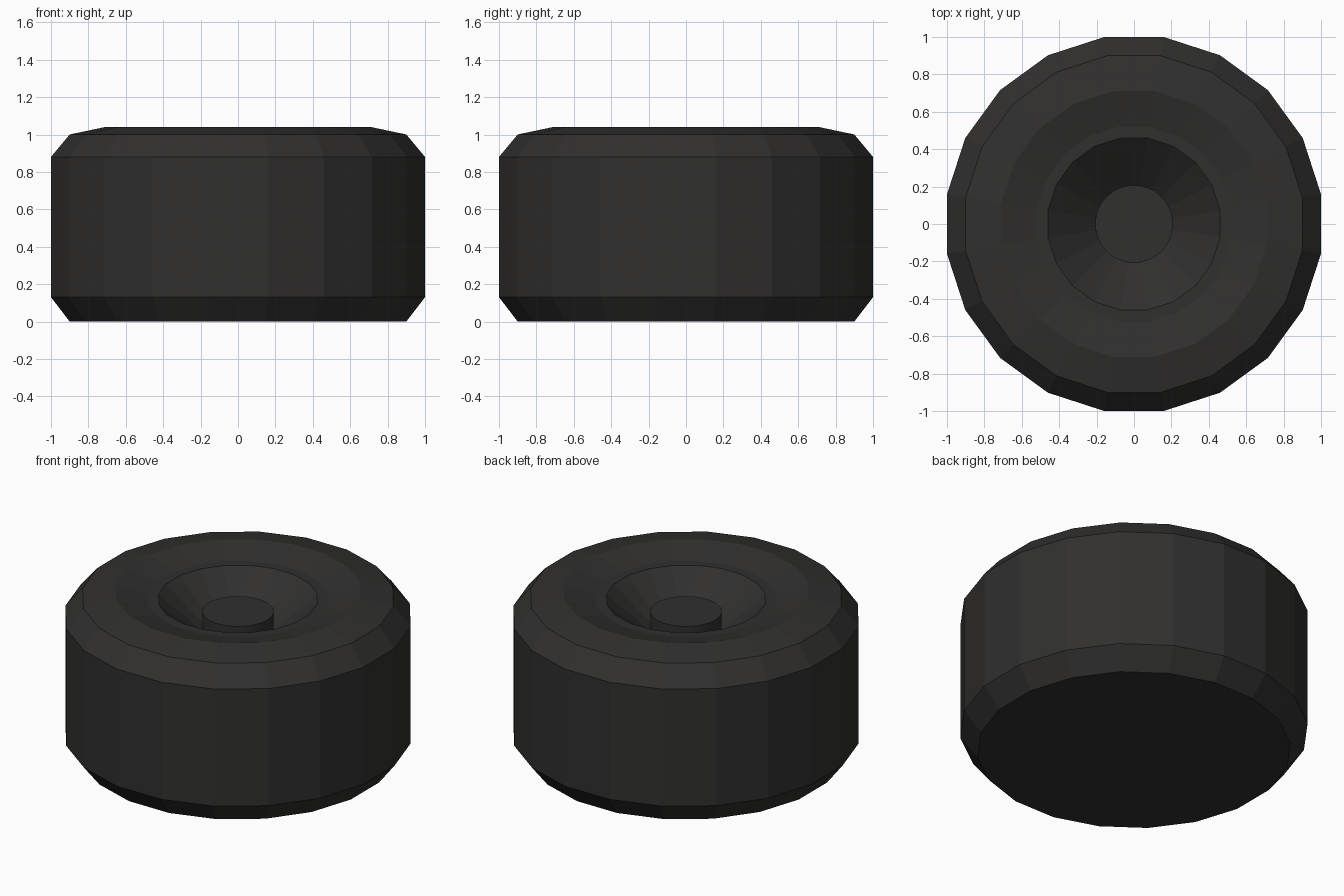
import bpy, bmesh, math

if "Cube" in bpy.data.objects:
    bpy.data.objects.remove(bpy.data.objects["Cube"])


def material(name, rgb):
    m = bpy.data.materials.new(name)
    m.diffuse_color = (*rgb, 1)
    m.use_nodes = True
    m.node_tree.nodes["Principled BSDF"].inputs["Base Color"].default_value = m.diffuse_color
    return m


def lathe(name, profile, sides, mat):
    """Closed turned solid; profile is (flat-to-flat half width, z), bottom to top."""
    bm = bmesh.new()
    half = math.pi / sides
    rings = []
    for r, z in profile:
        R = r / math.cos(half)
        rings.append([bm.verts.new((R * math.cos(half * (2 * i + 1)),
                                    R * math.sin(half * (2 * i + 1)), z))
                      for i in range(sides)])
    for a, b in zip(rings, rings[1:]):
        for i in range(sides):
            j = (i + 1) % sides
            bm.faces.new((a[i], a[j], b[j], b[i]))
    bm.faces.new(rings[0][::-1])
    bm.faces.new(rings[-1])
    me = bpy.data.meshes.new(name)
    bm.to_mesh(me)
    bm.free()
    me.materials.append(mat)
    ob = bpy.data.objects.new(name, me)
    bpy.context.collection.objects.link(ob)
    return ob


rubber = material("dark_rubber", (0.03, 0.029, 0.028))

# Tyre body: bevelled wall, raised top ring, shallow step and dished centre
lathe("tyre", [(0.90, 0), (1.0, 0.13), (1.0, 0.88), (0.90, 1.0), (0.71, 1.04),
               (0.52, 0.99), (0.46, 0.99), (0.205, 0.77)], 20, rubber)

# Hub post standing in the dish
hub = lathe("hub", [(0.207, 0.75), (0.207, 0.91)], 40, rubber)
bpy.context.view_layer.objects.active = hub
hub.select_set(True)
bpy.ops.object.shade_smooth_by_angle(angle=math.radians(30))
